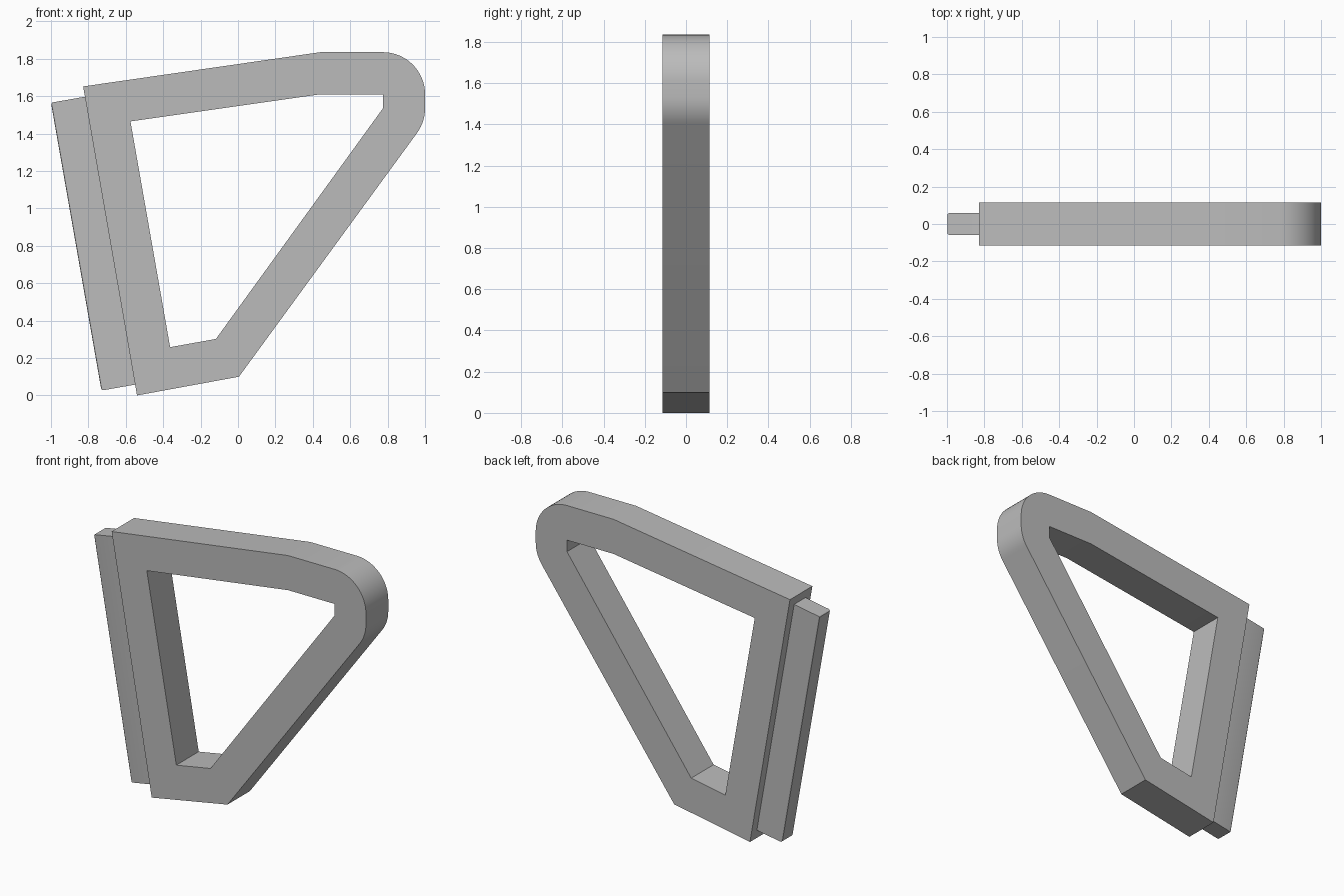
import bpy, bmesh
from math import sin, cos, radians
from mathutils import Vector

cube = bpy.data.objects.get("Cube")
if cube:
    bpy.data.objects.remove(cube, do_unlink=True)

grey = bpy.data.materials.new("plain grey")
grey.use_nodes = True
colour = (0.5, 0.5, 0.5, 1)
grey.diffuse_color = colour
grey.node_tree.nodes["Principled BSDF"].inputs["Base Color"].default_value = colour


def arc(cx, cz, r, start, end, steps):
    """Points along a circular corner, angles in degrees."""
    angles = [radians(start + (end - start) * i / steps) for i in range(steps + 1)]
    return [(cx + r * cos(a), cz + r * sin(a)) for a in angles]


def plate(name, loops, half, bevel_edges=None):
    """Fill closed outlines in the xz plane and extrude them along y."""
    bm = bmesh.new()
    edges = []
    for loop in loops:
        vs = [bm.verts.new((x, -half, z)) for x, z in loop]
        edges += [bm.edges.new((v, vs[i - 1])) for i, v in enumerate(vs)]
    bmesh.ops.triangle_fill(bm, edges=edges, use_beauty=True, use_dissolve=False)
    ext = bmesh.ops.extrude_face_region(bm, geom=bm.faces[:])
    moved = [g for g in ext["geom"] if isinstance(g, bmesh.types.BMVert)]
    bmesh.ops.translate(bm, verts=moved, vec=(0, 2 * half, 0))
    bmesh.ops.recalc_face_normals(bm, faces=bm.faces[:])
    bmesh.ops.dissolve_limit(bm, angle_limit=radians(0.5), verts=bm.verts[:], edges=bm.edges[:])
    if bevel_edges:
        picked = [e for e in bm.edges if bevel_edges(e)]
        bmesh.ops.bevel(bm, geom=picked, offset=0.012, segments=3,
                        profile=0.5, affect='EDGES')
    mesh = bpy.data.meshes.new(name)
    bm.to_mesh(mesh)
    bm.free()
    mesh.materials.append(grey)
    obj = bpy.data.objects.new(name, mesh)
    bpy.context.collection.objects.link(obj)
    bpy.ops.object.select_all(action='DESELECT')
    obj.select_set(True)
    bpy.context.view_layer.objects.active = obj
    bpy.ops.object.shade_smooth_by_angle(angle=radians(25))
    return obj


# Open frame with rounded upper right corner
width = 0.225
outer = [(-0.54, 0), (-0.828, 1.652), (0.44, 1.835)]
outer += arc(0.775, 1.61, width, 90, 0, 16)
outer += arc(0.775, 1.535, width, 0, -36, 7)
outer += [(0.005, 0.1)]
inner = [(-0.363, 0.258), (-0.575, 1.465), (0.44, 1.61),
         (0.775, 1.61), (0.775, 1.535), (-0.118, 0.302)]
plate("open_frame", [outer, inner], 0.115)

# Narrow mounting strip along the slanted side, softened on its outer edges
strip = [(-0.73, 0.026), (-1.0, 1.565), (-0.818, 1.597), (-0.549, 0.058)]
a, b = Vector((-0.73, 0, 0.026)), Vector((-1.0, 0, 1.565))


def on_outer_face(edge):
    along = (b - a).normalized()
    flat = [Vector((v.co.x, 0, v.co.z)) - a for v in edge.verts]
    return all((p - along * p.dot(along)).length < 0.01 for p in flat)


plate("mounting_strip", [strip], 0.058, on_outer_face)
